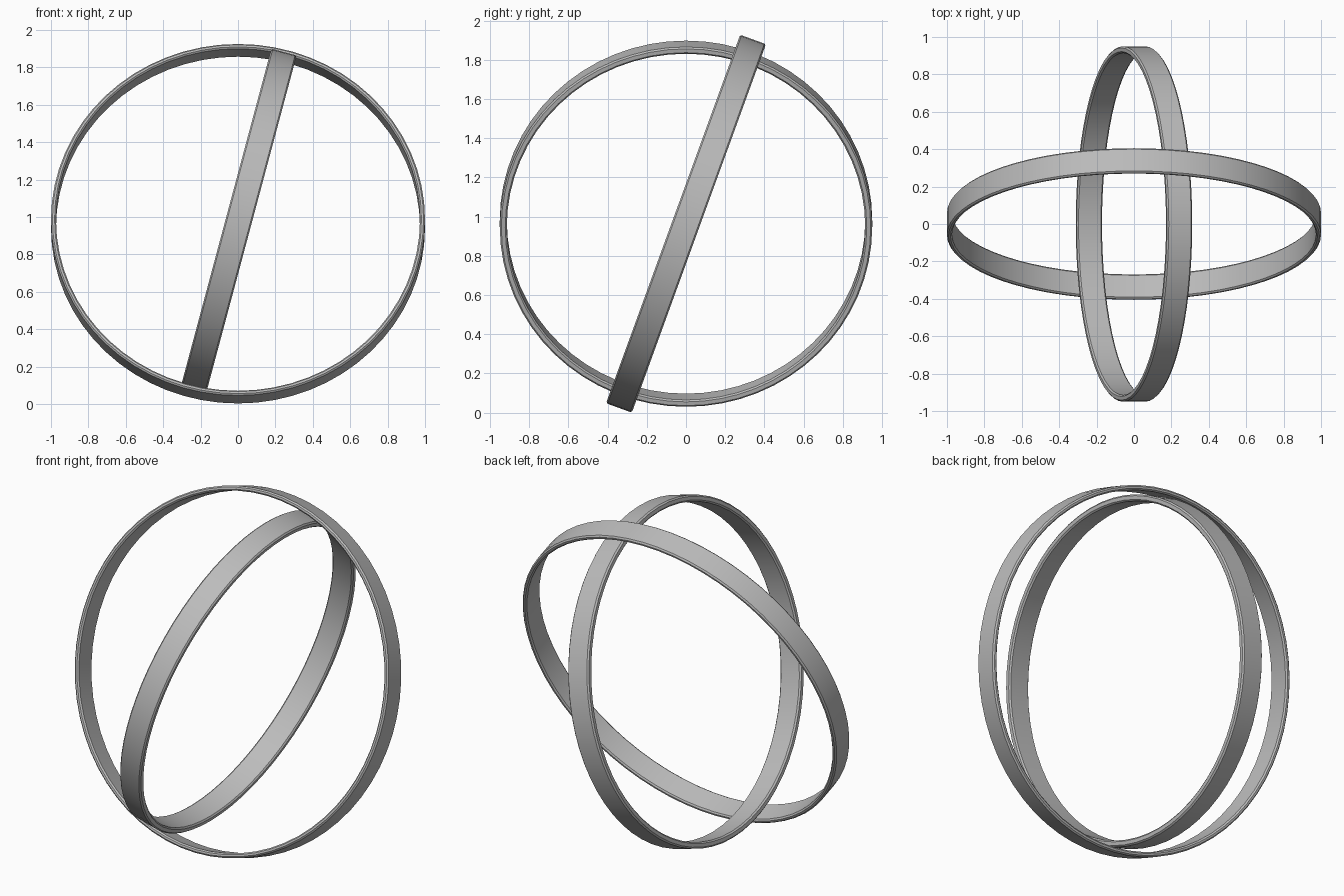
import bpy
import math

if "Cube" in bpy.data.objects:
    bpy.data.objects.remove(bpy.data.objects["Cube"])

# Single steel colour shared by both rings
steel = bpy.data.materials.new("grey steel")
steel.diffuse_color = (0.5, 0.5, 0.5, 1)
steel.use_nodes = True
steel.node_tree.nodes["Principled BSDF"].inputs["Base Color"].default_value = steel.diffuse_color

CENTER_Z = 0.964
SEGMENTS = 64
WIDTH = 0.14
BEVEL = 0.008


def ring(name, outer, inner, rotation):
    """Flat hoop: a chamfered rectangle swept around the local z axis."""
    h, b = WIDTH / 2, BEVEL
    profile = [(outer, -h + b), (outer, h - b), (outer - b, h), (inner + b, h),
               (inner, h - b), (inner, -h + b), (inner + b, -h), (outer - b, -h)]
    n = len(profile)
    verts, faces = [], []
    for i in range(SEGMENTS):
        a = 2 * math.pi * i / SEGMENTS
        verts += [(r * math.cos(a), r * math.sin(a), z) for r, z in profile]
        j = (i + 1) % SEGMENTS
        for k in range(n):
            m = (k + 1) % n
            faces.append((i * n + k, j * n + k, j * n + m, i * n + m))
    mesh = bpy.data.meshes.new(name)
    mesh.from_pydata(verts, [], faces)
    mesh.materials.append(steel)
    obj = bpy.data.objects.new(name, mesh)
    bpy.context.collection.objects.link(obj)
    obj.location.z = CENTER_Z
    obj.rotation_euler = rotation
    # Smooth bands with crisp chamfers
    bpy.ops.object.select_all(action='DESELECT')
    obj.select_set(True)
    bpy.context.view_layer.objects.active = obj
    bpy.ops.object.shade_smooth_by_angle(angle=math.radians(30))


# Large hoop faces the front and leans backward
ring("outer_ring", 1.0, 0.973, (math.radians(70), 0, 0))
# Smaller hoop faces the side and leans to the right
ring("inner_ring", 0.95, 0.914, (0, math.radians(105), 0))
